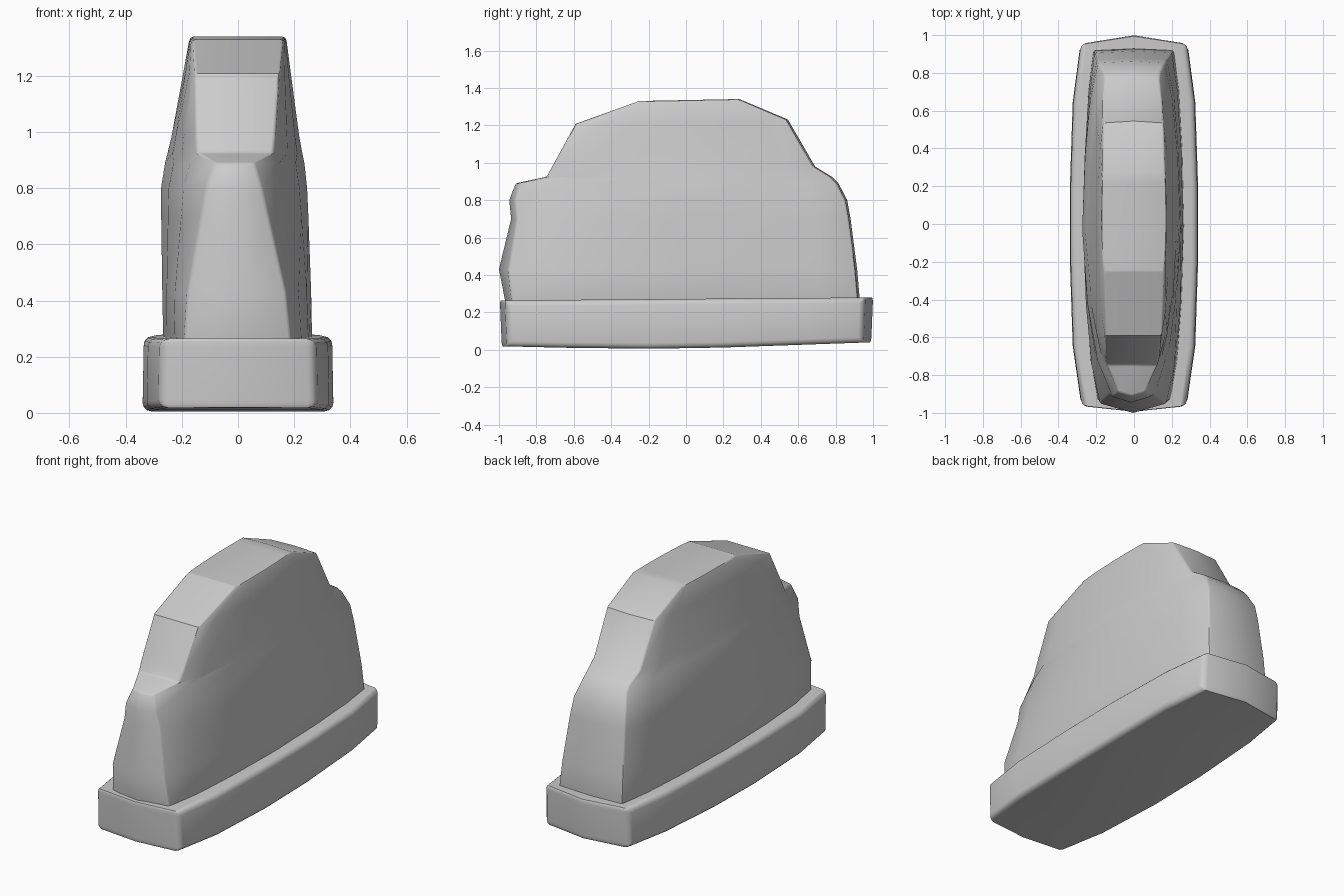
import bpy, bmesh, math

if "Cube" in bpy.data.objects:
    bpy.data.objects.remove(bpy.data.objects["Cube"])


def loft(name, rings, bevel, segments, angle):
    """Skin a stack of equal-length closed rings, cap it, round its edges."""
    bm = bmesh.new()
    rows = [[bm.verts.new(p) for p in ring] for ring in rings]
    n = len(rows[0])
    for a, b in zip(rows, rows[1:]):
        for i in range(n):
            j = (i + 1) % n
            bm.faces.new((a[i], a[j], b[j], b[i]))
    # caps made of strips across x (ring is mirror ordered)
    for row in (rows[0], rows[-1]):
        for i in range(n // 2):
            quad = [row[i], row[i + 1], row[-i - 1], row[-i]]
            bm.faces.new(list(dict.fromkeys(quad)))
    bmesh.ops.recalc_face_normals(bm, faces=bm.faces)
    mesh = bpy.data.meshes.new(name)
    bm.to_mesh(mesh)
    bm.free()
    ob = bpy.data.objects.new(name, mesh)
    bpy.context.collection.objects.link(ob)
    mod = ob.modifiers.new("rounded_edges", 'BEVEL')
    mod.width, mod.segments = bevel, segments
    mod.limit_method, mod.angle_limit = 'ANGLE', math.radians(angle)
    bpy.ops.object.select_all(action='DESELECT')
    ob.select_set(True)
    bpy.context.view_layer.objects.active = ob
    bpy.ops.object.modifier_apply(modifier=mod.name)
    bpy.ops.object.shade_smooth_by_angle(angle=math.radians(35))
    return ob


def mirrored(half):
    """Complete a ring from its +x half (first and last points on the axis)."""
    return half + [(-x, y, z) for x, y, z in half[-2:0:-1]]


# Plinth: long bowed slab with pointed ends and a slightly uneven underside
plan = [(0, -0.995), (0.28, -0.965), (0.325, -0.65), (0.34, -0.2),
        (0.34, 0.2), (0.325, 0.65), (0.285, 0.955), (0, 1.0)]


def underside(y):
    return 0.005 + (0.014 * y * y if y < 0 else 0.035 * y)


bottom = mirrored([(x, y * 0.99, underside(y)) for x, y in plan])
top = mirrored([(x * 0.985, y, 0.272 + 0.008 * y) for x, y in plan])
loft("plinth", [bottom, top], 0.045, 3, 40)

# Body levels: z, front y, back y, front / middle / back half widths, end point
levels = [
    (0.20, -0.955, 0.935, 0.195, 0.265, 0.215, 0.03),
    (0.43, -1.000, 0.915, 0.175, 0.265, 0.205, 0.05),
    (0.70, -0.935, 0.880, 0.120, 0.262, 0.185, 0.03),
    (0.80, -0.945, 0.862, 0.100, 0.260, 0.175, 0.03),
    (0.89, -0.910, 0.815, 0.070, 0.248, 0.150, 0.02),
    (0.925, -0.745, 0.780, 0.135, 0.240, 0.145, 0.0),
    (0.98, -0.715, 0.690, 0.140, 0.228, 0.155, 0.0),
    (1.22, -0.590, 0.545, 0.150, 0.190, 0.160, 0.0),
    (1.335, -0.250, 0.285, 0.160, 0.172, 0.165, 0.0),
]
blend = [(0, 0), (0.11, 0.5), (0.28, 0.83), (0.5, 1)]


def body_ring(z, yf, yb, wf, wm, wb, point):
    y0, y1 = yf + point, yb - 0.01
    half = [(0, yf, z)]
    half += [(wf + (wm - wf) * k, y0 + (y1 - y0) * t, z) for t, k in blend]
    half += [(wb + (wm - wb) * k, y1 - (y1 - y0) * t, z)
             for t, k in reversed(blend[:-1])]
    half.append((0, yb, z))
    tilt = 0.02 if z > 1.2 else 0.0
    lean = -0.014 * max(0, 1 - abs(z - 0.8) / 0.55)
    return [(x + lean, y, h + tilt * y) for x, y, h in mirrored(half)]


# Body: tall narrow domed form with a ledge at the front
loft("domed_body", [body_ring(*lv) for lv in levels], 0.018, 2, 42)
